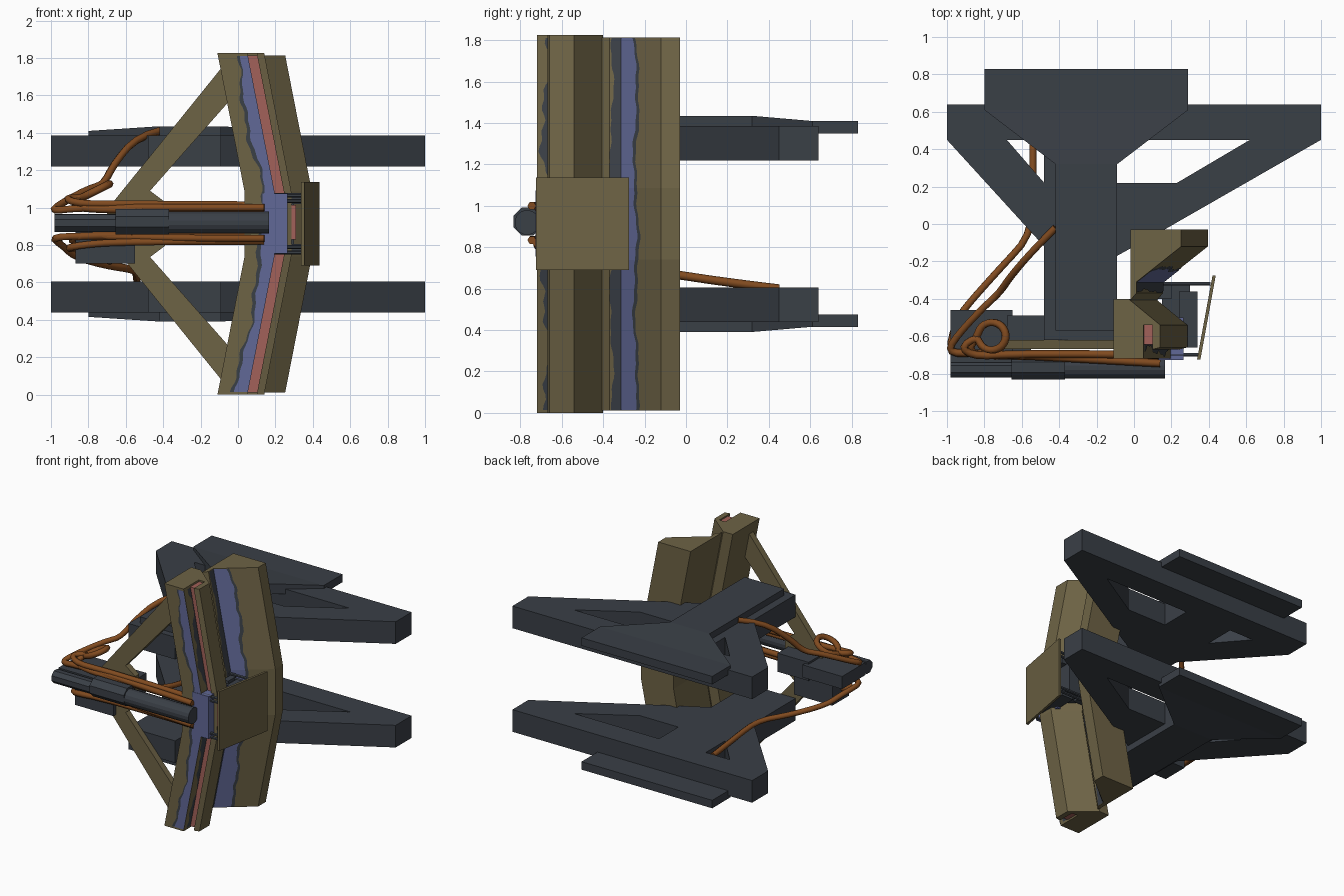
import bpy, bmesh, math
from mathutils import Vector

if "Cube" in bpy.data.objects:
    bpy.data.objects.remove(bpy.data.objects["Cube"])

H = 1.826  # total height; everything mirrors about H / 2


def material(name, rgb):
    m = bpy.data.materials.new(name)
    m.diffuse_color = (*rgb, 1)
    m.use_nodes = True
    m.node_tree.nodes["Principled BSDF"].inputs["Base Color"].default_value = m.diffuse_color
    return m


OLIVE = material("olive", (0.155, 0.125, 0.06))
DARK = material("dark_steel", (0.042, 0.05, 0.062))
BLUE = material("blue_violet", (0.12, 0.14, 0.31))
RED = material("dull_red", (0.36, 0.12, 0.10))
HOSE = material("copper_hose", (0.22, 0.07, 0.014))


def finish(name, bm, mat):
    bmesh.ops.recalc_face_normals(bm, faces=bm.faces)
    me = bpy.data.meshes.new(name)
    bm.to_mesh(me)
    bm.free()
    me.materials.append(mat)
    ob = bpy.data.objects.new(name, me)
    bpy.context.collection.objects.link(ob)
    return ob


def loft(name, rings, mat, bm=None):
    """Skin a list of equal point rings and cap both ends."""
    own = bm is None
    bm = bm or bmesh.new()
    vs = [[bm.verts.new(p) for p in r] for r in rings]
    n = len(vs[0])
    for a, b in zip(vs, vs[1:]):
        for i in range(n):
            j = (i + 1) % n
            bm.faces.new((a[i], a[j], b[j], b[i]))
    bm.faces.new(vs[0][::-1])
    bm.faces.new(vs[-1])
    return finish(name, bm, mat) if own else None


def box(name, x0, x1, y0, y1, z0, z1, mat):
    ring = [(x0, y0), (x1, y0), (x1, y1), (x0, y1)]
    return loft(name, [[(x, y, z) for x, y in ring] for z in (z0, z1)], mat)


def rod(name, x0, x1, y, z, r, mat, sides=8):
    ring = [(math.cos((i + .5) * math.tau / sides) * r,
             math.sin((i + .5) * math.tau / sides) * r) for i in range(sides)]
    return loft(name, [[(x, y + a, z + b) for a, b in ring] for x in (x0, x1)], mat)


# mounting brackets: forked wings plus a raised spine plate, upper and mirrored lower
wings = [
    [(-1, .45), (1, .45), (1, .64), (-1, .64)],
    [(-1, .45), (-.68, .45), (-.48, .22), (-.42, .22), (-.42, -.12), (-.48, -.12)],
    [(1, .45), (.62, .45), (.23, .22), (-.09, .22), (-.09, -.17), (.18, -.02)],
    [(-.48, -.62), (-.09, -.62), (-.09, .5), (-.48, .5)]]
spine = [
    [(-.42, -.57), (-.09, -.57), (-.09, .32), (-.42, .32)],
    [(-.42, .32), (-.09, .32), (.29, .61), (-.8, .61)],
    [(-.8, .61), (.29, .61), (.29, .83), (-.8, .83)]]
for label, flip in (("upper", False), ("lower", True)):
    bm = bmesh.new()

    def add(poly, z0, top):
        f = (lambda z: H - z) if flip else (lambda z: z)
        loft("", [[(x, y, f(z0)) for x, y in poly], [(x, y, f(top(y))) for x, y in poly]], None, bm)
    for poly in wings:
        add(poly, 1.22, lambda y: 1.387)
    for poly in spine:
        add(poly, 1.35, lambda y: 1.435 if y < .4 else 1.41)
    finish(label + "_bracket", bm, DARK)


# bowed boards: one cross-section shifted sideways toward the middle
def shift(z):
    return .145 * min(1, (H / 2 - abs(z - H / 2)) / .74)


def board(name, section, margin, mat):
    zs = (margin, .74, H - .74, H - margin)
    return loft(name, [[(x + shift(z), y, z) for x, y in section] for z in zs], mat)


board("front_board", [(-.11, -.40), (-.03, -.40), (.14, -.54), (.14, -.66), (.10, -.67),
                      (.10, -.54), (.05, -.54), (.05, -.72), (-.11, -.72)], 0, OLIVE)
board("rear_board", [(-.02, -.03), (.25, -.03), (.25, -.12), (.01, -.31),
                     (.01, -.37), (-.02, -.405)], .012, OLIVE)
board("red_insert", [(.05, -.54), (.10, -.54), (.10, -.645), (.05, -.645)], .012, RED)


# worn paint: thin plates with one wavy edge
def paint(name, a, b, width, wobble, lift, mat, phase=0):
    a, b = Vector(a), Vector(b)
    d = (b - a).normalized()
    nrm = Vector((d.y, -d.x))
    if nrm.x - nrm.y < 0:
        nrm = -nrm
    bm = bmesh.new()
    last = None
    steps = 72
    for i in range(steps + 1):
        z = .015 + (H - .03) * i / steps
        w = width + wobble * (math.sin(9 * z + phase) + .6 * math.sin(23 * z + 2 * phase)
                              + .35 * math.sin(61 * z))
        w = min(max(w, .004), (b - a).length)
        row = []
        for p in (a + nrm * lift, a + d * w + nrm * lift):
            row.append(bm.verts.new((p.x + shift(z), p.y, z)))
        if last:
            bm.faces.new((last[0], last[1], row[1], row[0]))
        last = row
    finish(name, bm, mat)


paint("front_wear_edge", (.05, -.72), (-.11, -.72), .075, .015, .002, DARK, 1.2)
paint("front_blue_paint", (.05, -.72), (-.11, -.72), .058, .011, .004, BLUE, 1.0)
paint("groove_wall_wear", (.05, -.56), (.05, -.72), .12, .02, .002, DARK, 2)
paint("rear_wear_edge", (.01, -.31), (.25, -.12), .125, .012, .002, DARK, .4)
paint("rear_blue_paint", (.01, -.31), (.25, -.12), .105, .012, .004, BLUE, .2)
paint("rear_inner_wear", (.01, -.31), (.01, -.37), .05, .008, .002, DARK, 3)

# triangular brace from the board tips to the hub
upper = [(-.39, 1.03), (-.47, 1.09), (-.02, 1.6), (-.07, 1.77), (-.70, .99)]
brace = upper + [(x, H - z) for x, z in reversed(upper)]
loft("brace_frame", [[(x, y, z) for x, z in brace] for y in (-.668, -.62)], OLIVE)

# centre barrel and its housing
box("arm_block", -.98, -.65, -.74, -.46, .87, .965, DARK)
box("arm_inner_block", -.68, -.42, -.64, -.49, .84, .98, DARK)
box("lower_housing", -.87, -.55, -.70, -.50, .70, .87, DARK)
rod("arm_tip", -.98, -.60, -.775, .917, .05, DARK)
rod("barrel_sleeve", -.655, -.37, -.765, .925, .073, DARK)
rod("barrel", -.37, .165, -.768, .92, .06, DARK, 16)

# grip mechanism in the middle of the bow
box("grip_block", .13, .265, -.727, -.50, .755, 1.075, BLUE)
box("mechanism_core", .15, .30, -.62, -.33, .80, 1.03, DARK)
box("mechanism_rear", .05, .20, -.40, -.31, .78, 1.05, DARK)
box("mechanism_upper_rail", .24, .34, -.66, -.36, 1.02, 1.06, DARK)
box("mechanism_lower_rail", .24, .34, -.66, -.36, .765, .805, DARK)
box("red_latch", .265, .31, -.655, -.56, .83, 1.015, RED)
for i, z in enumerate((.76, .79, 1.036, 1.066)):
    rod("rear_rod_%d" % i, .12, .41, -.32, z, .011, DARK, 6)
    rod("front_rod_%d" % i, .10, .35, -.70, z, .011, DARK, 6)
# slanted shield plate
slab = [(.337, -.725), (.355, -.725), (.437, -.275), (.42, -.275)]
loft("shield_plate", [[(x, y, z) for x, y in slab] for z in (.69, 1.137)], OLIVE)


# hoses along the barrel, looping at the left end and running to the brackets
def hose(name, pts, r=.021):
    cu = bpy.data.curves.new(name, 'CURVE')
    cu.dimensions = '3D'
    cu.bevel_depth = r
    cu.bevel_resolution = 1
    cu.use_fill_caps = True
    sp = cu.splines.new('NURBS')
    sp.points.add(len(pts) - 1)
    for q, p in zip(sp.points, pts):
        q.co = (*p, 1)
    sp.use_endpoint_u = True
    sp.order_u = 3
    sp.resolution_u = 3
    cu.materials.append(HOSE)
    ob = bpy.data.objects.new(name, cu)
    bpy.context.collection.objects.link(ob)


def ring(cx, cy, cz, r, tilt):
    return [(cx + r * math.cos(t), cy + r * math.sin(t), cz + tilt * math.cos(t))
            for t in (math.tau * i / 8 + math.pi for i in range(9))]


hose("upper_hose", [(.14, -.745, 1.0), (-.3, -.72, 1.0), (-.85, -.69, 1.0), (-1.0, -.69, .98),
                    (-.95, -.6, 1.02), (-.8, -.44, 1.1), (-.72, -.37, 1.12),
                    (-.66, -.28, 1.24), (-.54, -.14, 1.38), (-.42, -.02, 1.41)])
hose("lower_hose", [(.14, -.745, .835), (-.3, -.72, .835), (-.85, -.69, .85), (-1.0, -.69, .84),
                    (-.94, -.5, .8), (-.88, -.42, .74), (-.7, -.22, .69),
                    (-.55, -.06, .67), (-.54, .2, .63), (-.54, .45, .60)])
hose("upper_loop_hose", [(.14, -.70, 1.015), (-.6, -.69, 1.02), (-.85, -.71, 1.02), (-.93, -.66, 1.05)]
     + ring(-.76, -.6, 1.09, .08, .04) + [(-.9, -.70, 1.0), (-.6, -.71, .985), (.14, -.71, .985)])
hose("lower_loop_hose", [(.14, -.72, .82), (-.6, -.71, .82), (-.85, -.72, .80), (-.92, -.66, .78)]
     + ring(-.76, -.6, .75, .08, -.04) + [(-.92, -.70, .85), (-.6, -.70, .85), (.14, -.70, .85)])
